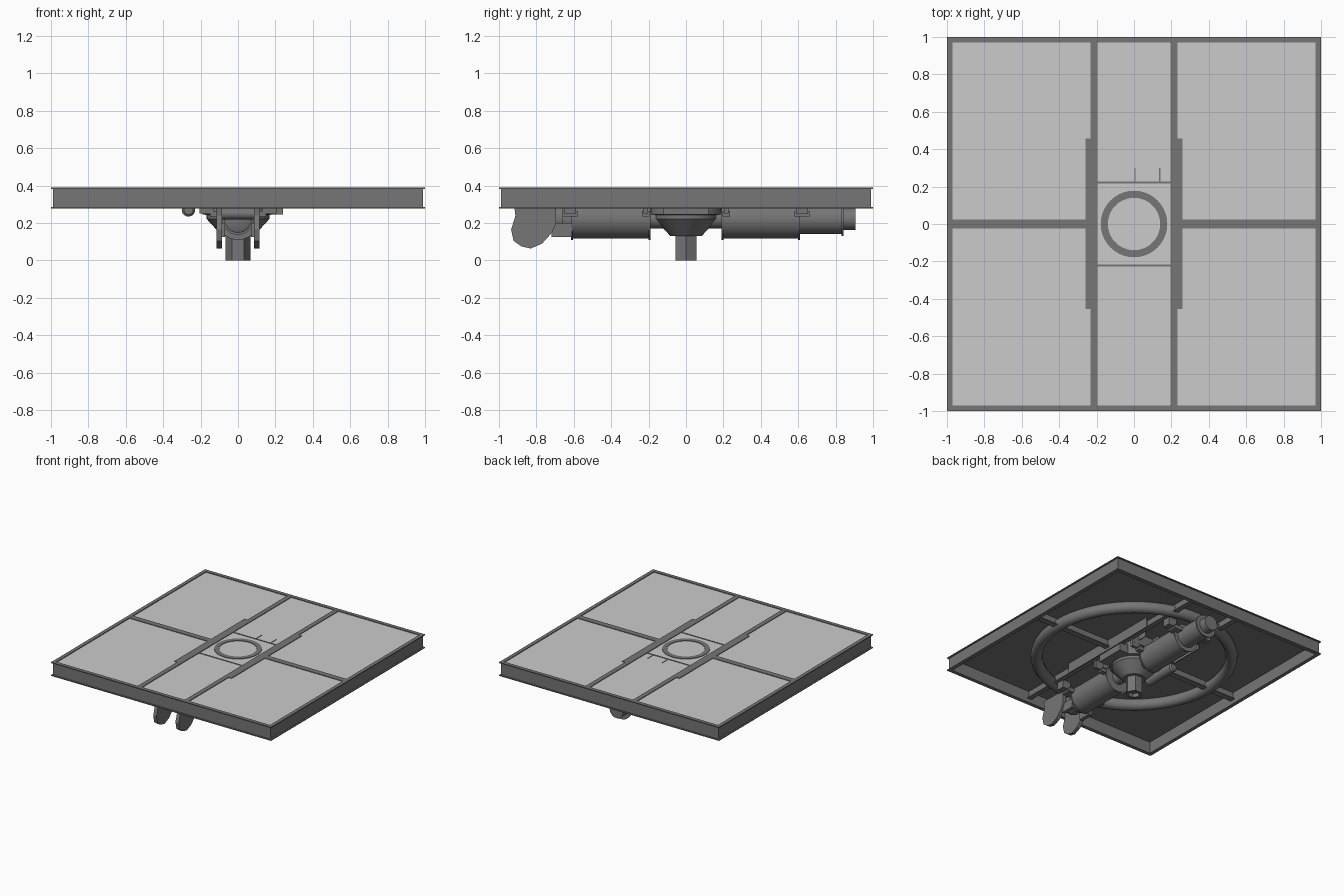
import bpy, bmesh, math
from mathutils import Matrix

if "Cube" in bpy.data.objects:
    bpy.data.objects.remove(bpy.data.objects["Cube"])

def material(name, v):
    m = bpy.data.materials.new(name)
    m.diffuse_color = (v, v, v, 1)
    m.use_nodes = True
    m.node_tree.nodes["Principled BSDF"].inputs["Base Color"].default_value = m.diffuse_color
    return m

STEEL = material("dark_steel", 0.18)
AX = 0.222  # height of the drive axis

def finish(name, bm, mat=STEEL, smooth=False):
    bmesh.ops.recalc_face_normals(bm, faces=bm.faces)
    me = bpy.data.meshes.new(name)
    bm.to_mesh(me)
    bm.free()
    ob = bpy.data.objects.new(name, me)
    bpy.context.collection.objects.link(ob)
    if mat:
        me.materials.append(mat)
    if smooth:
        bpy.ops.object.select_all(action='DESELECT')
        ob.select_set(True)
        bpy.context.view_layer.objects.active = ob
        bpy.ops.object.shade_smooth_by_angle(angle=math.radians(35))
    return ob

def box(name, x0, x1, y0, y1, z0, z1, mat=STEEL):
    bm = bmesh.new()
    m = Matrix.Translation(((x0 + x1) / 2, (y0 + y1) / 2, (z0 + z1) / 2)) @ \
        Matrix.Diagonal((x1 - x0, y1 - y0, z1 - z0, 1))
    bmesh.ops.create_cube(bm, size=1, matrix=m)
    return finish(name, bm, mat)

def lathe(name, profile, segs=32, phase=0.0, closed=False, smooth=True, matrix=None):
    """Spin (radius, height) points about z; open profiles get end caps."""
    bm = bmesh.new()
    rings = [[bm.verts.new((r * math.cos(phase + 2 * math.pi * i / segs),
                            r * math.sin(phase + 2 * math.pi * i / segs), z))
              for i in range(segs)] for r, z in profile]
    pairs = list(zip(rings, rings[1:]))
    if closed:
        pairs.append((rings[-1], rings[0]))
    for a, b in pairs:
        for i in range(segs):
            j = (i + 1) % segs
            bm.faces.new((a[i], a[j], b[j], b[i]))
    if not closed:
        bm.faces.new(rings[0])
        bm.faces.new(rings[-1])
    if matrix:
        bmesh.ops.transform(bm, matrix=matrix, verts=bm.verts)
    return finish(name, bm, STEEL, smooth)

def prism(name, pts, axis, a, b):
    """Extrude a profile (u, z) along x or y."""
    bm = bmesh.new()
    put = (lambda u, z, t: (t, u, z)) if axis == 'x' else (lambda u, z, t: (u, t, z))
    lo = [bm.verts.new(put(u, z, a)) for u, z in pts]
    hi = [bm.verts.new(put(u, z, b)) for u, z in pts]
    bm.faces.new(lo)
    bm.faces.new(hi)
    for i in range(len(pts)):
        j = (i + 1) % len(pts)
        bm.faces.new((lo[i], lo[j], hi[j], hi[i]))
    return finish(name, bm)

# Lies along +y, centred on the drive axis
ALONG_Y = Matrix.Translation((0, 0, AX)) @ Matrix.Rotation(-math.pi / 2, 4, 'X')

# Outer channel frame: a square lathe, flanges facing outwards
channel = [(0.97, 0.278), (1.0, 0.278), (1.0, 0.285), (0.988, 0.285),
           (0.988, 0.383), (1.0, 0.383), (1.0, 0.39), (0.97, 0.39)]
lathe("outer_frame", [(d * math.sqrt(2), z) for d, z in channel], 4,
      math.pi / 4, closed=True, smooth=False)

# Deck: pale top over a dark steel underside
box("deck_top", -0.972, 0.972, -0.972, 0.972, 0.379, 0.384, None)
box("deck_underside", -0.972, 0.972, -0.972, 0.972, 0.373, 0.379)

# I-section beams
def i_beam(name, axis, c, a, b, w=0.019, z0=0.31, z1=0.389):
    t, f = 0.005, 0.008
    half = [(w, z0), (w, z0 + f), (t, z0 + f), (t, z1 - f), (w, z1 - f), (w, z1)]
    pts = [(c + u, z) for u, z in half] + [(c - u, z) for u, z in reversed(half)]
    return prism(name, pts, axis, a, b)

for s, side in ((-1, "left"), (1, "right")):
    i_beam(f"long_beam_{side}", 'y', s * 0.214, -0.972, 0.972)
    i_beam(f"cross_beam_{side}", 'x', 0, *sorted((s * 0.23, s * 0.972)), w=0.023)
    # Angle stiffener alongside the long beam
    u = s * 0.23
    prism(f"stiffener_{side}", [(u, 0.389), (s * 0.26, 0.389), (s * 0.26, 0.29),
                                (s * 0.252, 0.29), (s * 0.252, 0.38), (u, 0.38)],
          'y', -0.455, 0.457)

# Thin bars and ribs framing the middle bay
for y, n in ((-0.222, "front"), (0.222, "back")):
    box(f"bay_bar_{n}", -0.197, 0.197, y - 0.006, y + 0.006, 0.285, 0.387)
for i, x in enumerate((0.005, 0.138)):
    box(f"rib_{i}", x - 0.003, x + 0.003, 0.228, 0.3, 0.32, 0.387)

# Large ring tube under the deck
bpy.ops.mesh.primitive_torus_add(major_radius=0.735, minor_radius=0.045,
                                 major_segments=64, minor_segments=14,
                                 location=(0, 0, 0.333))
ring = bpy.context.object
ring.name = "ring_tube"
ring.data.materials.append(STEEL)
bpy.ops.object.shade_smooth_by_angle(angle=math.radians(35))

# Collar ring rising through the deck
lathe("collar_ring", [(0.14, 0.27), (0.178, 0.27), (0.178, 0.388), (0.14, 0.388)],
      40, closed=True)

# Tapered hub and hexagonal shaft
lathe("hub", [(0.18, 0.3), (0.19, 0.28), (0.19, 0.247), (0.168, 0.243), (0.168, 0.222),
              (0.085, 0.132), (0.06, 0.132)], 32)
lathe("hub_shaft", [(0.066, 0.14), (0.066, 0.0), (0.045, 0.0), (0.045, 0.03)],
      6, smooth=False)

# Front and back drive cylinders with thin end flanges
lathe("front_cylinder", [(0.085, -0.66), (0.085, -0.615), (0.112, -0.615), (0.112, -0.605),
                         (0.105, -0.605), (0.105, -0.2), (0.112, -0.2), (0.112, -0.19)],
      32, matrix=ALONG_Y)
lathe("front_rod", [(0.06, -0.74), (0.075, -0.73), (0.075, -0.65)], 24, matrix=ALONG_Y)
lathe("back_cylinder", [(0.112, 0.19), (0.112, 0.2), (0.105, 0.2), (0.105, 0.6),
                        (0.112, 0.6), (0.112, 0.61), (0.08, 0.61), (0.08, 0.832),
                        (0.092, 0.832), (0.092, 0.843), (0.06, 0.843), (0.06, 0.905)],
      32, matrix=ALONG_Y)
lathe("drive_axle", [(0.05, -0.2), (0.05, 0.2)], 24, matrix=ALONG_Y)

# Pairs of mounting lugs on each cylinder
for s, side in ((-1, "left"), (1, "right")):
    for i, (a, b) in enumerate(((-0.66, -0.58), (-0.235, -0.195),
                                (0.195, 0.235), (0.58, 0.66))):
        box(f"lug_{side}_{i}", *sorted((s * 0.075, s * 0.15)), a, b, 0.235, 0.265)
        box(f"hanger_{side}_{i}", *sorted((s * 0.13, s * 0.205)), a + 0.008, b - 0.008,
            0.25, 0.315)

# Rounded coupling plates at the front end
plate = [(-0.92, 0.3), (-0.912, 0.24), (-0.935, 0.165), (-0.922, 0.105), (-0.88, 0.075),
         (-0.83, 0.064), (-0.77, 0.09), (-0.715, 0.15), (-0.695, 0.2), (-0.695, 0.3)]
for s, side in ((-1, "left"), (1, "right")):
    prism(f"coupling_plate_{side}", plate, 'x', s * 0.086, s * 0.116)
    box(f"coupling_arm_{side}", *sorted((s * 0.07, s * 0.1)), -0.72, -0.61, 0.125, 0.2)
lathe("coupling_pin", [(0.03, -0.1), (0.03, 0.1)], 16,
      matrix=Matrix.Translation((0, -0.82, 0.25)) @ Matrix.Rotation(math.pi / 2, 4, 'Y'))

# Side reservoir and valve block beside the hub
lathe("side_reservoir", [(0.025, -0.15), (0.036, -0.14), (0.036, 0.14), (0.025, 0.15)], 20,
      matrix=Matrix.Translation((-0.265, 0, 0.271)) @ Matrix.Rotation(-math.pi / 2, 4, 'X'))
box("valve_block", 0.16, 0.24, -0.12, 0.12, 0.246, 0.32)
